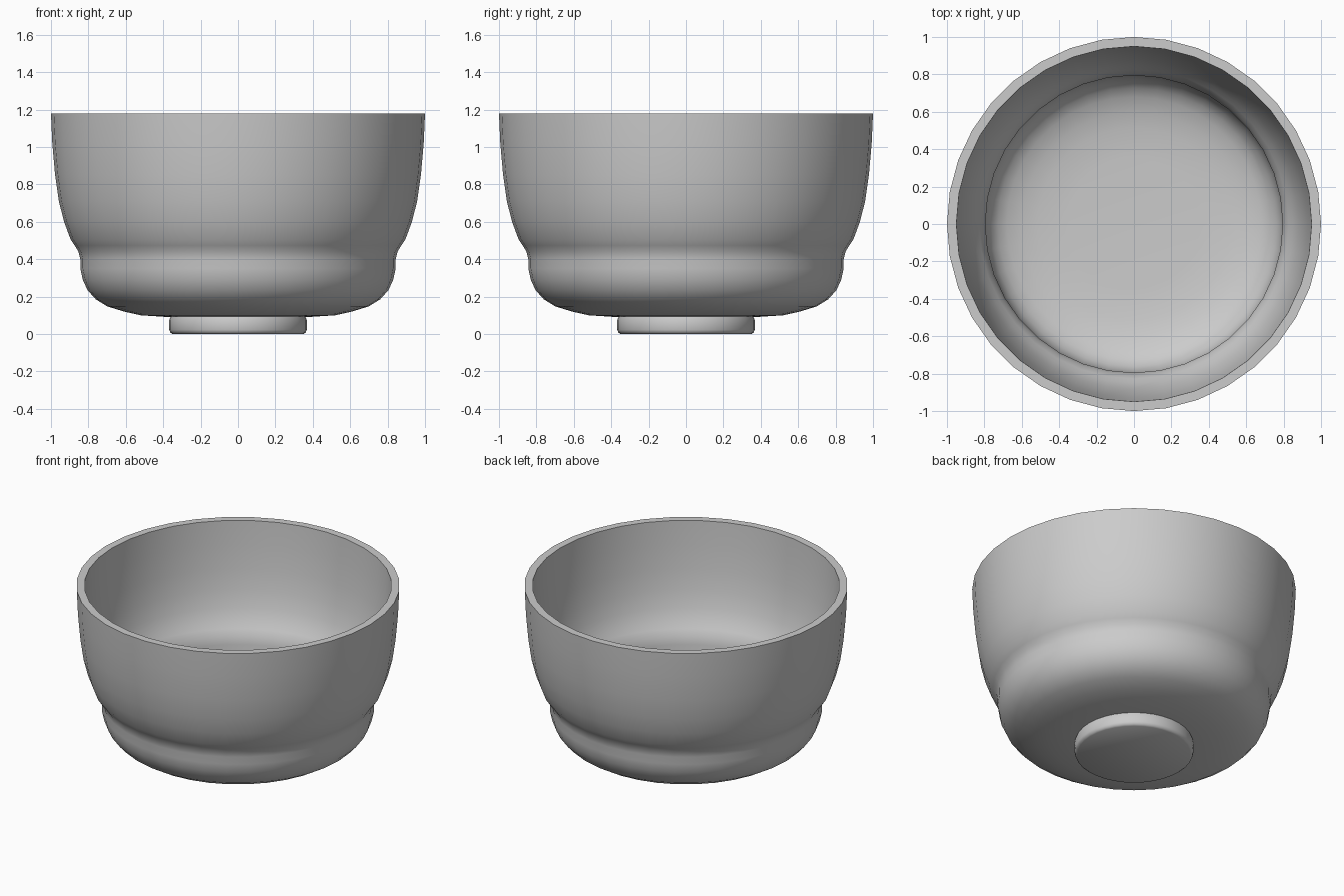
import bpy, bmesh, math

if "Cube" in bpy.data.objects:
    bpy.data.objects.remove(bpy.data.objects["Cube"])

SIDES = 36


def lathe(name, profile):
    """Revolve an (r, z) profile around z; points on the axis become one vertex."""
    bm = bmesh.new()
    verts = [bm.verts.new((r, 0, z)) for r, z in profile]
    edges = [bm.edges.new(pair) for pair in zip(verts, verts[1:])]
    bmesh.ops.spin(bm, geom=verts + edges, cent=(0, 0, 0), axis=(0, 0, 1),
                   angle=math.tau, steps=SIDES)
    bmesh.ops.remove_doubles(bm, verts=bm.verts, dist=1e-4)
    bmesh.ops.recalc_face_normals(bm, faces=bm.faces)
    mesh = bpy.data.meshes.new(name)
    bm.to_mesh(mesh)
    bm.free()
    obj = bpy.data.objects.new(name, mesh)
    bpy.context.collection.objects.link(obj)
    bpy.ops.object.select_all(action='DESELECT')
    bpy.context.view_layer.objects.active = obj
    obj.select_set(True)
    bpy.ops.object.shade_smooth_by_angle(angle=math.radians(35))
    return obj


# Outer wall, from under the bowl up to the rim
outer = [(0, 0.09), (0.365, 0.09), (0.52, 0.10), (0.61, 0.12), (0.70, 0.148),
         (0.76, 0.185), (0.805, 0.235), (0.83, 0.29), (0.843, 0.35),
         (0.843, 0.40), (0.853, 0.44), (0.873, 0.473), (0.895, 0.505),
         (0.93, 0.60), (0.958, 0.71), (0.978, 0.85), (0.993, 1.02), (1.0, 1.18)]

# Inner wall, from the rim down to the flat floor
inner = [(0.95, 1.18), (0.943, 1.02), (0.928, 0.86), (0.91, 0.725),
         (0.882, 0.615), (0.85, 0.53), (0.828, 0.497), (0.807, 0.455),
         (0.795, 0.405), (0.795, 0.355), (0.782, 0.305), (0.763, 0.26),
         (0.728, 0.223), (0.68, 0.193), (0.60, 0.168), (0.515, 0.15),
         (0.352, 0.14), (0, 0.14)]

lathe("bowl", outer + inner)

# Round foot with softened edges
lathe("foot", [(0, 0), (0.35, 0), (0.362, 0.008), (0.368, 0.022),
               (0.368, 0.075), (0.36, 0.095), (0, 0.095)])
